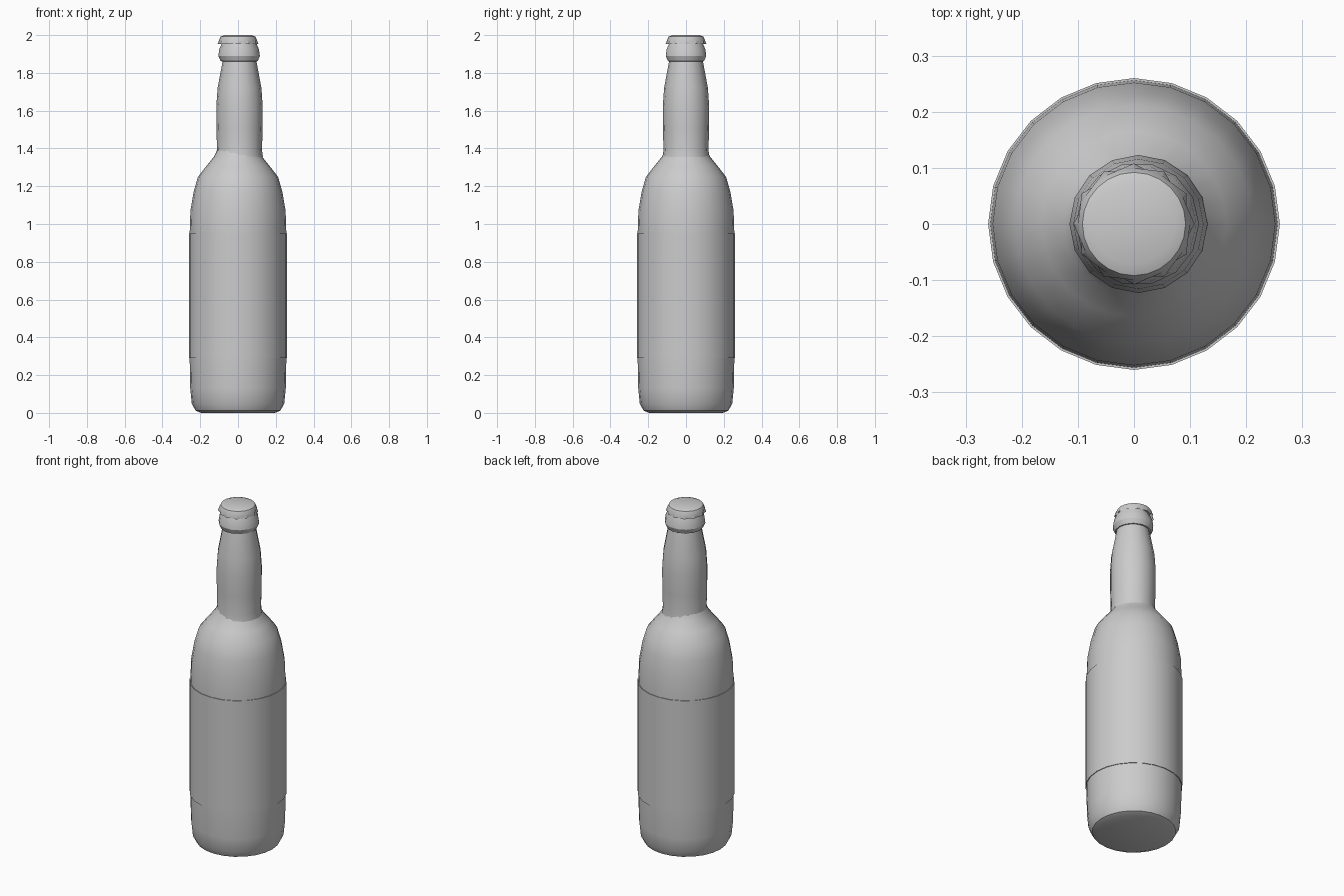
import bpy, bmesh, math

cube = bpy.data.objects.get("Cube")
if cube:
    bpy.data.objects.remove(cube, do_unlink=True)

grey = bpy.data.materials.new("plain_grey")
grey.use_nodes = True
COLOUR = (0.6, 0.6, 0.6, 1)
grey.diffuse_color = COLOUR
grey.node_tree.nodes["Principled BSDF"].inputs["Base Color"].default_value = COLOUR


def lathe(name, profile, sides, x=0, close_bottom=False, close_top=False, crimp=None, angle=40):
    """Spin (radius, z) points about z; crimp(ring, side) scales the radius."""
    bm = bmesh.new()
    rings = []
    for i, (r, z) in enumerate(profile):
        ring = []
        for k in range(sides):
            a = math.tau * k / sides
            s = r * (crimp(i, k) if crimp else 1)
            ring.append(bm.verts.new((x + s * math.cos(a), s * math.sin(a), z)))
        rings.append(ring)
    for low, high in zip(rings, rings[1:]):
        for k in range(sides):
            n = (k + 1) % sides
            bm.faces.new((low[k], low[n], high[n], high[k]))
    if close_bottom:
        bm.faces.new(rings[0][::-1])
    if close_top:
        bm.faces.new(rings[-1])
    mesh = bpy.data.meshes.new(name)
    bm.to_mesh(mesh)
    bm.free()
    mesh.materials.append(grey)
    obj = bpy.data.objects.new(name, mesh)
    bpy.context.collection.objects.link(obj)
    bpy.ops.object.select_all(action='DESELECT')
    obj.select_set(True)
    bpy.context.view_layer.objects.active = obj
    bpy.ops.object.shade_smooth_by_angle(angle=math.radians(angle))
    return obj


# Body with rounded foot and shoulders
lathe("bottle_body", [(0.195, 0), (0.225, 0.012), (0.245, 0.05), (0.253, 0.13),
                      (0.256, 0.29), (0.256, 0.95), (0.252, 1.07), (0.235, 1.17),
                      (0.212, 1.25), (0.165, 1.31), (0.125, 1.36), (0.112, 1.39)],
      24, close_bottom=True)

# Wrapped label, a thin sleeve round the body
lathe("label", [(0.255, 0.29), (0.26, 0.29), (0.26, 0.95), (0.255, 0.95)], 24)

# Slightly bulged neck
lathe("neck", [(0.124, 1.355), (0.119, 1.39), (0.122, 1.5), (0.123, 1.62),
               (0.116, 1.72), (0.088, 1.87)], 16, x=0.008)

# Rounded lip below the cap
lathe("lip", [(0.08, 1.86), (0.098, 1.862), (0.11, 1.89), (0.105, 1.925),
              (0.09, 1.96)], 14, x=0.006, close_bottom=True, close_top=True, angle=30)

# Crimped crown cap
lathe("crown_cap", [(0.108, 1.952), (0.1, 1.975), (0.092, 1.992), (0.072, 2)],
      24, close_top=True, angle=30,
      crimp=lambda ring, k: 1 - (0.1 if ring == 0 and k % 2 else 0))
